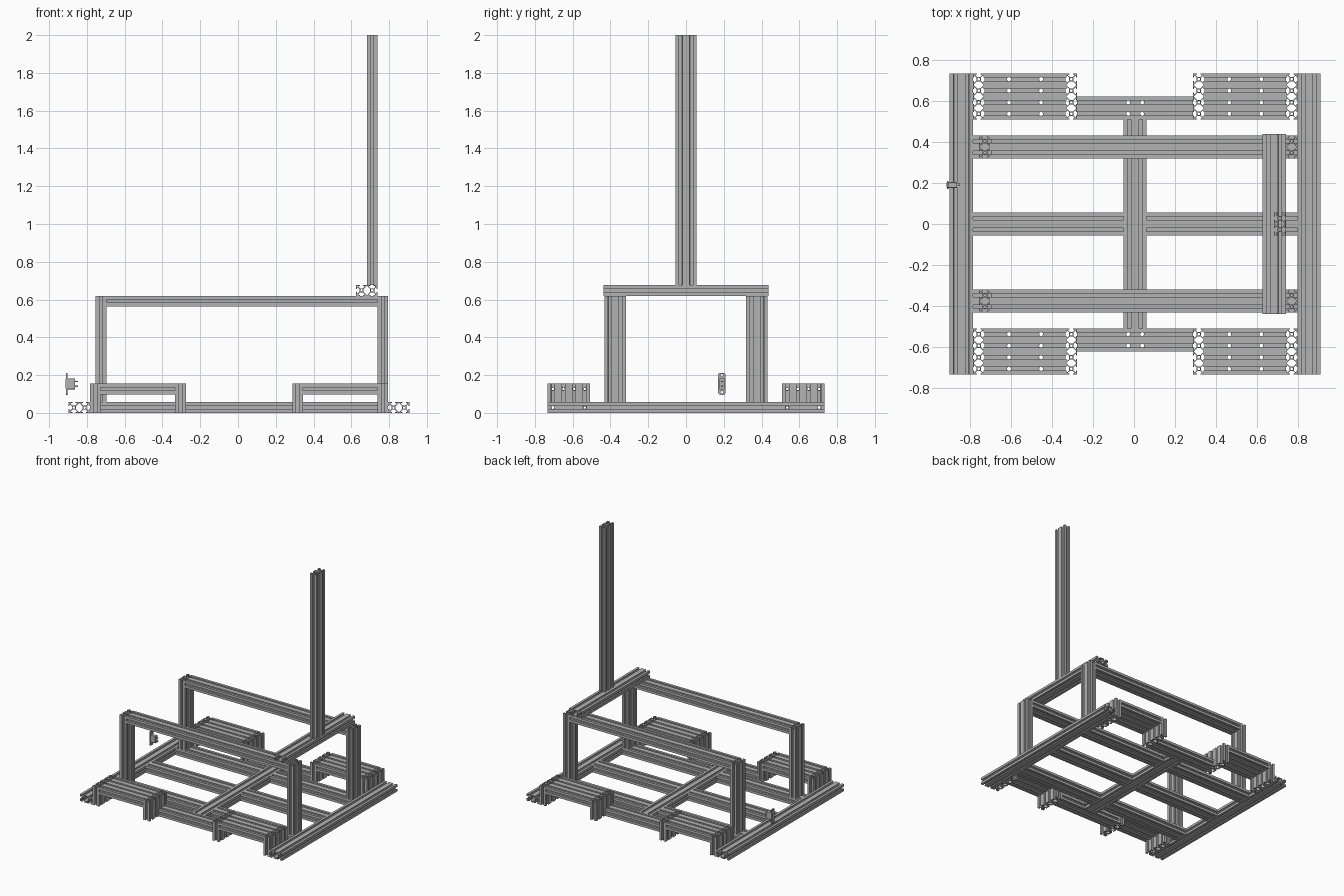
import bpy, bmesh, math
from mathutils import Matrix, Vector

if "Cube" in bpy.data.objects:
    bpy.data.objects.remove(bpy.data.objects["Cube"], do_unlink=True)

U = 0.0564              # one slot module
CX = 0.0055             # middle of the frame in x
INNER_L, INNER_R = CX - 14 * U, CX + 14 * U
AXES = {"x": Vector((1, 0, 0)), "y": Vector((0, 1, 0)), "z": Vector((0, 0, 1))}

metal = bpy.data.materials.new("aluminium grey")
metal.use_nodes = True
GREY = (0.45, 0.45, 0.45, 1)
metal.diffuse_color = GREY
metal.node_tree.nodes["Principled BSDF"].inputs["Base Color"].default_value = GREY

# half of a T-slot, in twentieths of a module, mirrored to make the whole slot
HALF = [(10, -3), (8.2, -3), (8.2, -5.5), (6.6, -5.5), (4, -2.9)]
SLOT = HALF + [(x, -y) for x, y in reversed(HALF)]


def add_object(name, bm):
    mesh = bpy.data.meshes.new(name)
    bm.to_mesh(mesh)
    bm.free()
    mesh.materials.append(metal)
    obj = bpy.data.objects.new(name, mesh)
    bpy.context.collection.objects.link(obj)
    return obj


def section_loops(n):
    """Outer outline, bores and hollow chambers of an n-module section."""
    cells = [20 * i - 10 * (n - 1) for i in range(n)]

    def slot(turns, cx):
        c, s = [(1, 0), (0, 1), (-1, 0), (0, -1)][turns]
        return [(c * x - s * y + cx, s * x + c * y) for x, y in SLOT]

    w = 10 * n
    outer = [(w, -10)] + slot(0, cells[-1]) + [(w, 10)]
    for c in reversed(cells):
        outer += slot(1, c)
    outer += [(-w, 10)] + slot(2, cells[0]) + [(-w, -10)]
    for c in cells:
        outer += slot(3, c)
    loops = [outer]
    for c in cells:
        loops.append([(c + 2.4 * math.cos(k * math.pi / 5), 2.4 * math.sin(k * math.pi / 5))
                      for k in range(10)])
    for c in cells[:-1]:
        m = c + 10
        right = [(m + 6, -2.9), (m + 6, 2.9), (m + 0.7, 8.2)]
        loops.append(right + [(m - 0.7, 8.2), (m - 6, 2.9), (m - 6, -2.9),
                              (m - 0.7, -8.2), (m + 0.7, -8.2)])
    return loops


def extrusion(name, n, axis, wide, centre, length):
    """Slotted bar of n modules: runs along axis, broad side along wide."""
    bm = bmesh.new()
    k = U / 20
    for loop in section_loops(n):
        vs = [bm.verts.new((x * k, y * k, -length / 2)) for x, y in loop]
        for a, b in zip(vs, vs[1:] + vs[:1]):
            bm.edges.new((a, b))
    bmesh.ops.triangle_fill(bm, use_beauty=True, edges=bm.edges[:])
    new = bmesh.ops.extrude_face_region(bm, geom=bm.faces[:])["geom"]
    bmesh.ops.translate(bm, vec=(0, 0, length),
                        verts=[g for g in new if isinstance(g, bmesh.types.BMVert)])
    a, w = AXES[axis], AXES[wide]
    rot = Matrix((w, a.cross(w), a)).transposed().to_4x4()
    bmesh.ops.transform(bm, matrix=Matrix.Translation(centre) @ rot, verts=bm.verts[:])
    bmesh.ops.recalc_face_normals(bm, faces=bm.faces[:])
    return add_object(name, bm)


def drill(obj, points, axis, radius=0.0095, depth=0.2):
    """Cut round holes through obj at the points."""
    bm = bmesh.new()
    turn = AXES["z"].rotation_difference(AXES[axis]).to_matrix().to_4x4()
    for p in points:
        bmesh.ops.create_cone(bm, cap_ends=True, segments=12, radius1=radius, radius2=radius,
                              depth=depth, matrix=Matrix.Translation(p) @ turn)
    cutter = add_object("hole_cutter", bm)
    cutter.hide_render = True
    mod = obj.modifiers.new("holes", "BOOLEAN")
    mod.operation, mod.solver, mod.object = "DIFFERENCE", "EXACT", cutter
    graph = bpy.context.evaluated_depsgraph_get()
    mesh = bpy.data.meshes.new_from_object(obj.evaluated_get(graph))
    obj.modifiers.clear()
    obj.data = mesh
    bpy.data.objects.remove(cutter, do_unlink=True)


def box(name, lo, hi, bevel=0, bevel_axis="x"):
    bm = bmesh.new()
    lo, hi = Vector(lo), Vector(hi)
    size = Matrix.Diagonal((*(hi - lo), 1))
    bmesh.ops.create_cube(bm, size=1, matrix=Matrix.Translation((lo + hi) / 2) @ size)
    if bevel:
        d = AXES[bevel_axis]
        edges = [e for e in bm.edges
                 if abs((e.verts[0].co - e.verts[1].co).normalized().dot(d)) > 0.9]
        bmesh.ops.bevel(bm, geom=edges, offset=bevel, segments=4, affect="EDGES", profile=0.5)
    return add_object(name, bm)


# floor frame: side rails, middle spine and cross beams
END_Y = 13 * U          # outer end of the frame
BLOCK_Y = 11 * U        # middle of the four-module end blocks
CELLS = [BLOCK_Y + (i - 1.5) * U for i in range(4)]
for side, x in (("left", INNER_R + U), ("right", INNER_L - U)):
    rail = extrusion(side + "_side_rail", 2, "y", "x", (x, 0, U / 2), 2 * END_Y)
    drill(rail, [(x, s * CELLS[i], U / 2) for s in (-1, 1) for i in (0, 3)], "x")

extrusion("middle_spine", 2, "y", "x", (CX, 0, U / 2), 18 * U)
for label, y in (("front", -0.375), ("middle", 0), ("back", 0.375)):
    for side, d in (("right", -1), ("left", 1)):
        extrusion(f"{label}_{side}_floor_beam", 2, "x", "y",
                  (CX + d * 7.5 * U, y, U / 2), 13 * U)

LEG_H = 0.155
POST_TOP = 0.62
POST_L, POST_R = -0.725, INNER_R - U / 2
for label, s in (("front", -1), ("back", 1)):
    # end beam between the inner legs
    y = s * 10 * U
    beam = extrusion(label + "_end_beam", 2, "x", "y", (CX, y, U / 2), 10 * U)
    drill(beam, [(CX + i * 0.034, y + j * U / 2, U / 2) for i in (-1, 1) for j in (-1, 1)], "z")

    # raised platforms on broad legs
    for side, d in (("right", -1), ("left", 1)):
        for place, off in (("inner", 5.5), ("outer", 13.5)):
            x = CX + d * off * U
            leg = extrusion(f"{label}_{side}_{place}_leg", 4, "z", "y",
                            (x, s * BLOCK_Y, LEG_H / 2), LEG_H)
            drill(leg, [(x, s * c, LEG_H - U / 2) for c in CELLS]
                  + [(x, s * CELLS[i], U / 2) for i in (0, 3)], "x", 0.008)
        x, z = CX + d * 9.5 * U, LEG_H - U / 2
        shelf = extrusion(f"{label}_{side}_platform", 4, "x", "y", (x, s * BLOCK_Y, z), 7 * U)
        drill(shelf, [(x + i * 0.078, s * c, z) for i in (-1, 1) for c in CELLS], "z")

    # upright portal
    y = s * 0.375
    for side, x in (("right", POST_L), ("left", POST_R)):
        extrusion(f"{label}_{side}_post", 2, "z", "y",
                  (x, y, (U + POST_TOP) / 2), POST_TOP - U)
    extrusion(label + "_top_beam", 2, "x", "y",
              ((POST_L + POST_R) / 2, y, POST_TOP - U / 2), POST_R - POST_L - U)

# bridge across the portals and the tall mast on it
extrusion("bridge_beam", 2, "y", "x", (0.682, 0, POST_TOP + U / 2), 0.874)
MAST_Z = POST_TOP + U
extrusion("mast", 2, "z", "y", (0.71, 0, (MAST_Z + 2) / 2), 2 - MAST_Z)

# small panel socket: plate, body, rim and rear pins
SY, SZ = 0.19, 0.154
plate = box("socket_plate", (-0.91, SY - 0.02, SZ - 0.058), (-0.902, SY + 0.02, SZ + 0.058), 0.012)
drill(plate, [(-0.906, SY, SZ + d * 0.045) for d in (-1, 1)], "x", 0.007)
box("socket_body", (-0.902, SY - 0.014, SZ - 0.029), (-0.862, SY + 0.014, SZ + 0.029), 0.004)
box("socket_rim", (-0.912, SY - 0.013, SZ - 0.026), (-0.909, SY + 0.013, SZ + 0.026), 0.004)
for label, d in (("lower", -1), ("upper", 1)):
    box(label + "_socket_pin", (-0.863, SY - 0.006, SZ + d * 0.013 - 0.003),
        (-0.847, SY + 0.006, SZ + d * 0.013 + 0.003))
